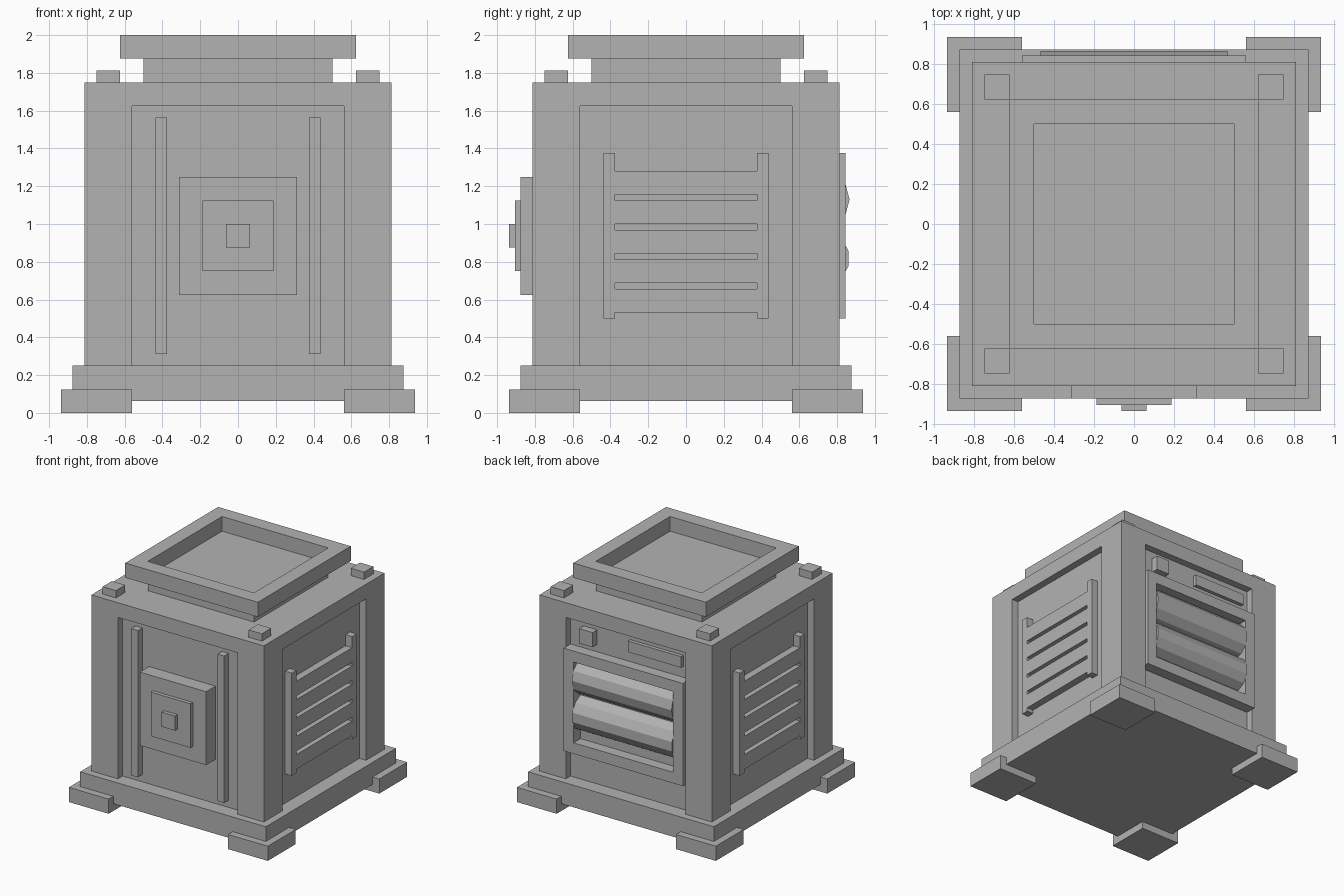
import bpy, bmesh, math
from mathutils import Matrix, Vector

if "Cube" in bpy.data.objects:
    bpy.data.objects.remove(bpy.data.objects["Cube"])

grey = bpy.data.materials.new("plain grey")
grey.diffuse_color = (0.45, 0.45, 0.45, 1)
grey.use_nodes = True
grey.node_tree.nodes["Principled BSDF"].inputs["Base Color"].default_value = grey.diffuse_color


def finish(name, bm):
    bmesh.ops.recalc_face_normals(bm, faces=bm.faces)
    mesh = bpy.data.meshes.new(name)
    bm.to_mesh(mesh)
    bm.free()
    mesh.materials.append(grey)
    ob = bpy.data.objects.new(name, mesh)
    bpy.context.collection.objects.link(ob)
    return ob


def boxes(name, *bounds):
    """One object from boxes given as (x0, x1, y0, y1, z0, z1)."""
    bm = bmesh.new()
    for x0, x1, y0, y1, z0, z1 in bounds:
        m = Matrix.Translation(((x0 + x1) / 2, (y0 + y1) / 2, (z0 + z1) / 2))
        m = m @ Matrix.Diagonal((x1 - x0, y1 - y0, z1 - z0, 1))
        bmesh.ops.create_cube(bm, size=1, matrix=m)
    return finish(name, bm)


def sides(a, b):
    """A span and its mirror image."""
    return ((-b, -a), (a, b))


def prism(name, points, direction):
    bm = bmesh.new()
    face = bm.faces.new([bm.verts.new(p) for p in points])
    ext = bmesh.ops.extrude_face_region(bm, geom=[face], use_keep_orig=True)
    bmesh.ops.translate(bm, vec=direction,
                        verts=[v for v in ext["geom"] if isinstance(v, bmesh.types.BMVert)])
    return finish(name, bm)


# Base slab and corner feet
boxes("base", (-.875, .875, -.875, .875, .0625, .25))
boxes("feet", *[(*x, *y, 0, .125) for x in sides(.5625, .9375) for y in sides(.5625, .9375)])

# Body: plan with a shallow recess in each side, closed by a top band
o, r, w = .8125, .75, .5625
quarter = [(o, -w), (r, -w), (r, w), (o, w), (o, o)]
plan = []
for k in range(4):
    turn = Matrix.Rotation(k * math.pi / 2, 3, 'Z')
    plan += [turn @ Vector((x, y, .25)) for x, y in quarter]
prism("body", plan, (0, 0, 1.375))
boxes("body_top", (-o, o, -o, o, 1.625, 1.75))

# Neck, rimmed lid and corner pegs
boxes("neck", (-.5, .5, -.5, .5, 1.75, 1.875))
boxes("lid_rim",
      *[(-.625, .625, *y, 1.875, 2) for y in sides(.5, .625)],
      *[(*x, -.5, .5, 1.875, 2) for x in sides(.5, .625)])
boxes("top_pegs", *[(*x, *y, 1.75, 1.8125) for x in sides(.625, .75) for y in sides(.625, .75)])

# Front: two upright bars and a stepped square boss
boxes("front_bars", *[(*x, -.8125, -.74, .3125, 1.5625) for x in sides(.375, .4375)])
boxes("front_boss", (-.3125, .3125, -.875, -.74, .625, 1.25))
boxes("front_boss_plate", (-.1875, .1875, -.906, -.875, .75, 1.125))
boxes("front_button", (-.0625, .0625, -.9375, -.906, .875, 1))

# Slatted grilles on the right and left
for name, xs in zip(("left_grille", "right_grille"), sides(.75, .8125)):
    posts = [(*xs, *y, .5, 1.375) for y in sides(.375, .4375)]
    slats = [(*xs, -.375, .375, z, z + .125) for z in (.53125 + .15625 * i for i in range(5))]
    boxes(name, *posts, *slats)

# Back: frame around two twelve-sided rollers
boxes("back_frame",
      *[(*x, .75, .84375, .5, 1.375) for x in sides(.46875, .5625)],
      *[(-.46875, .46875, .75, .84375, z, z + .09375) for z in (.5, 1.28125)])
for name, z, turn in (("upper_roller", 1.13, 0), ("lower_roller", .8175, math.pi / 12)):
    ring = [(-.46875, .711 + .155 * math.cos(turn + i * math.pi / 6),
             z + .155 * math.sin(turn + i * math.pi / 6)) for i in range(12)]
    prism(name, ring, (.9375, 0, 0))

# Back: knob and narrow plate above the frame
boxes("back_knob", (.3125, .4375, .74, .8125, 1.4375, 1.5625))
boxes("back_plate", (-.5, 0, .74, .78125, 1.46875, 1.5625))
